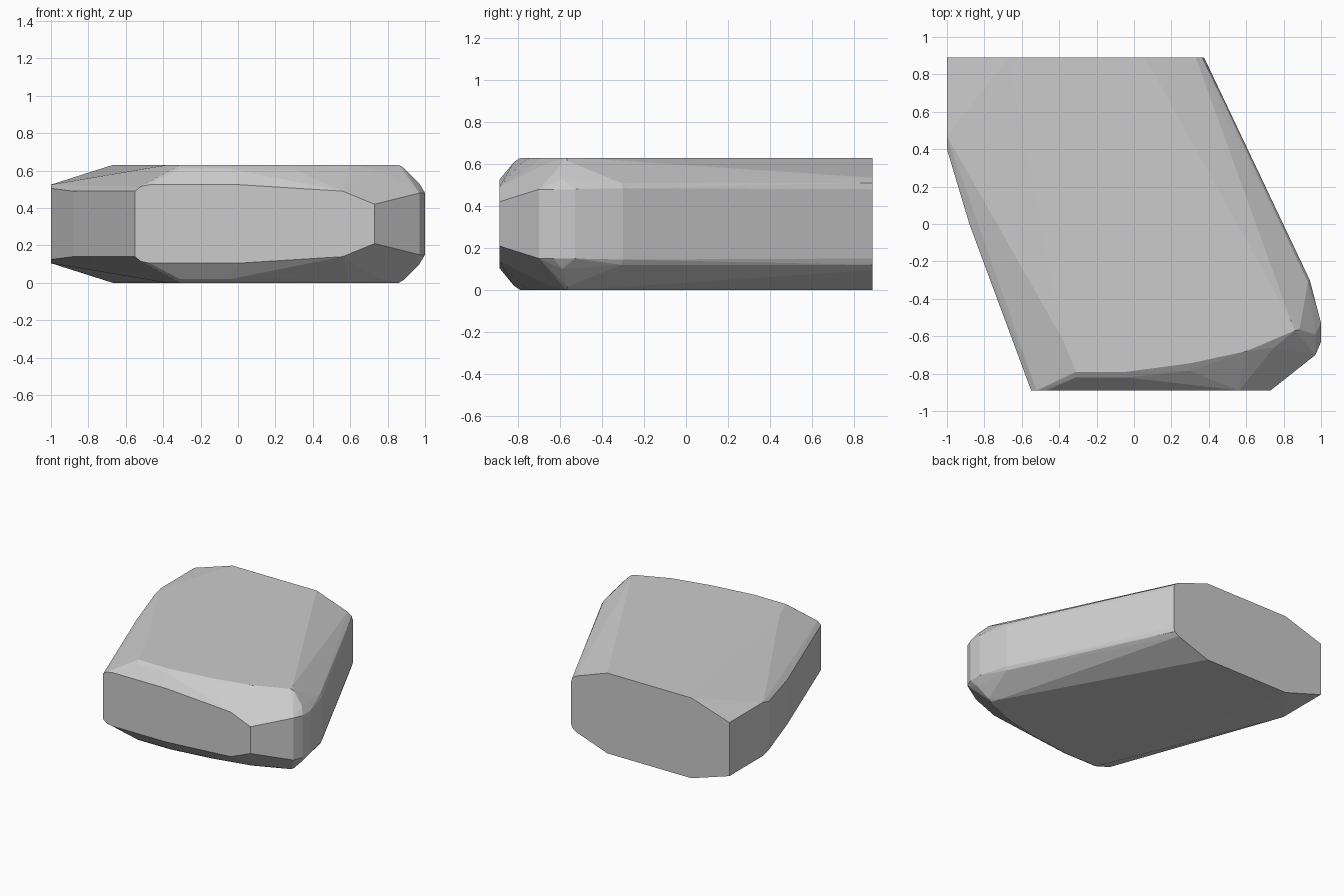
import bpy, bmesh

MID = 0.315  # mirror plane height

# Upper-half corner points, mirrored below MID
top_rim = [(-0.67, 0.89), (0.06, 0.89), (0.84, -0.52), (0.86, -0.57), (0.60, -0.68),
           (0.30, -0.745), (-0.04, -0.79), (-0.31, -0.79), (-0.38, -0.62)]
shoulder = [(-0.31, -0.82, 0.61), (-0.04, -0.82, 0.61), (0.30, -0.785, 0.605),
            (0.60, -0.72, 0.60), (0.75, -0.66, 0.605), (0.885, -0.565, 0.615),
            (0.33, 0.89, 0.535)]
wall_rim = [(-1, 0.89, 0.525), (-1, 0.47, 0.525), (-1, 0.40, 0.505), (-0.88, 0.0, 0.49),
            (-0.55, -0.89, 0.49), (-0.52, -0.89, 0.515), (-0.47, -0.89, 0.525),
            (0.0, -0.89, 0.525), (0.56, -0.89, 0.49), (0.73, -0.89, 0.42),
            (0.97, -0.70, 0.48), (1.0, -0.63, 0.48), (1.0, -0.53, 0.48),
            (0.97, -0.59, 0.53), (0.94, -0.30, 0.485), (0.93, -0.31, 0.51),
            (0.375, 0.89, 0.48), (0.365, 0.89, 0.51)]

points = [(x, y, 0.63) for x, y in top_rim] + shoulder + wall_rim

# Faceted block: hull of the mirrored points
bm = bmesh.new()
for x, y, z in points:
    bm.verts.new((x, y, z))
    bm.verts.new((x, y, 2 * MID - z))
res = bmesh.ops.convex_hull(bm, input=bm.verts[:])
loose = [v for v in bm.verts if not v.link_faces]
bmesh.ops.delete(bm, geom=loose, context='VERTS')
bmesh.ops.dissolve_limit(bm, angle_limit=0.02, verts=bm.verts[:], edges=bm.edges[:])
bmesh.ops.recalc_face_normals(bm, faces=bm.faces[:])

mesh = bpy.data.meshes.new("faceted_block")
bm.to_mesh(mesh)
bm.free()
block = bpy.data.objects.new("faceted_block", mesh)
bpy.context.collection.objects.link(block)
